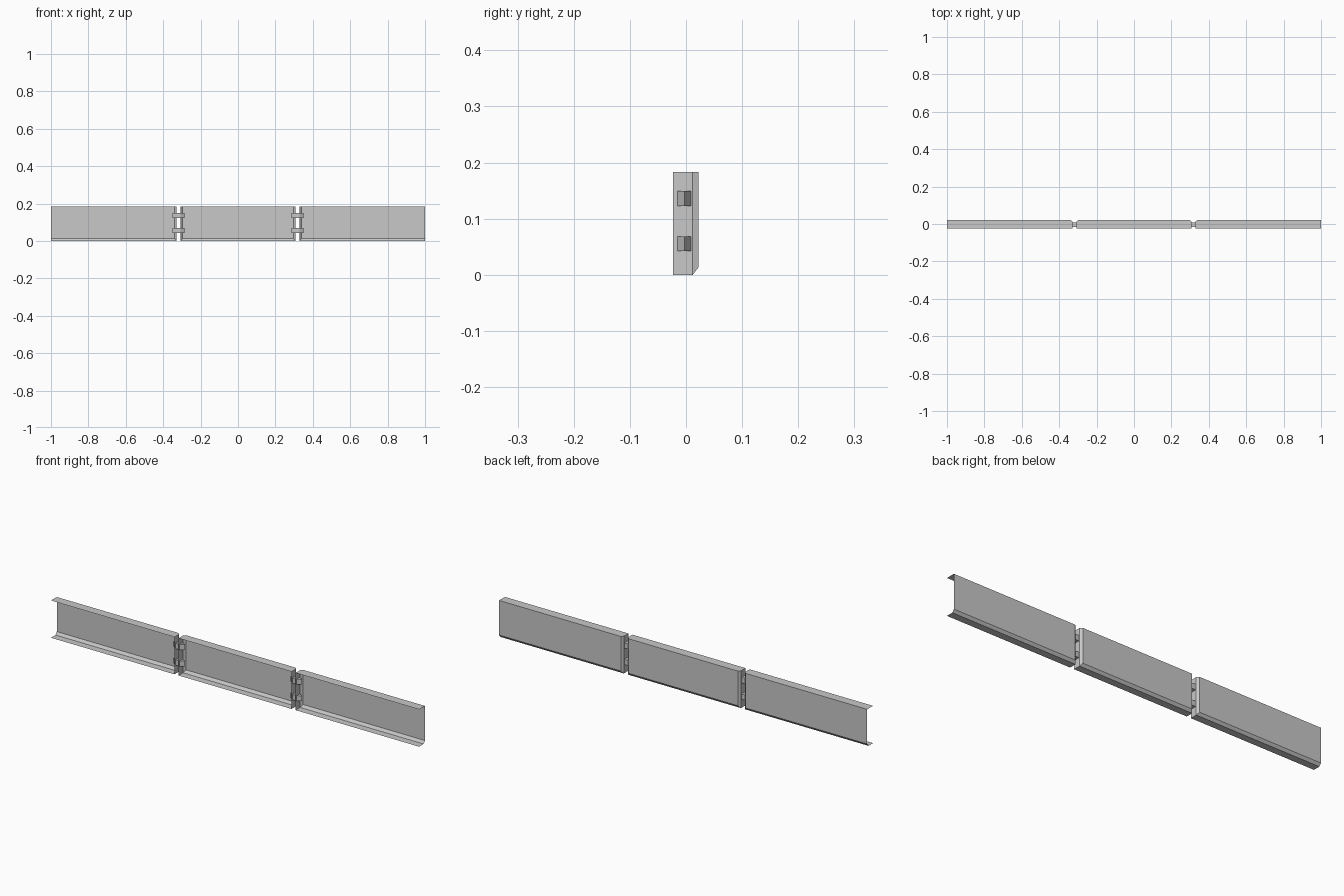
import bpy
import bmesh

cube = bpy.data.objects.get("Cube")
if cube:
    bpy.data.objects.remove(cube)

FRONT, BEND, BACK = -0.023, 0.012, 0.022
HEIGHT, CHAMFER = 0.183, 0.013
JOINT, HALF_GAP, BEVEL = 0.318, 0.011, 0.01

steel = bpy.data.materials.new("light grey steel")
steel.use_nodes = True
grey = (0.58, 0.58, 0.58, 1)
steel.diffuse_color = grey
steel.node_tree.nodes["Principled BSDF"].inputs["Base Color"].default_value = grey


def finish(name, bm):
    bmesh.ops.recalc_face_normals(bm, faces=bm.faces)
    mesh = bpy.data.meshes.new(name)
    bm.to_mesh(mesh)
    bm.free()
    mesh.materials.append(steel)
    obj = bpy.data.objects.new(name, mesh)
    bpy.context.collection.objects.link(obj)
    return obj


def panel(name, x0, x1, joint0, joint1):
    """Folded sheet channel, with a turned end wall at each joint."""
    profile = [(FRONT, HEIGHT), (BEND, HEIGHT), (BACK, HEIGHT),
               (BACK, CHAMFER), (BEND, 0), (FRONT, 0)]
    bm = bmesh.new()
    ends = []
    for x, joint, inward in ((x0, joint0, 1), (x1, joint1, -1)):
        ring = []
        for y, z in profile:
            inset = BEVEL * inward if joint and y == BACK else 0
            ring.append(bm.verts.new((x + inset, y, z)))
        if joint:
            bm.faces.new([ring[i] for i in (0, 1, 4, 5)])
            bm.faces.new(ring[1:5])
        ends.append(ring)
    a, b = ends
    for i in range(len(profile) - 1):
        bm.faces.new((a[i], a[i + 1], b[i + 1], b[i]))
    finish(name, bm)


def clip(name, x, z):
    """Pointed connector passing through both end walls."""
    outline = [(-0.032, -0.003), (-HALF_GAP, -0.015), (HALF_GAP, -0.015),
               (0.032, -0.003), (HALF_GAP, 0.009), (-HALF_GAP, 0.009)]
    bm = bmesh.new()
    base = bm.faces.new([bm.verts.new((x + px, py, z - 0.013)) for px, py in outline])
    top = bmesh.ops.extrude_face_region(bm, geom=[base])["geom"]
    verts = [v for v in top if isinstance(v, bmesh.types.BMVert)]
    bmesh.ops.translate(bm, verts=verts, vec=(0, 0, 0.026))
    finish(name, bm)


# Three sheet panels
inner, outer = JOINT - HALF_GAP, JOINT + HALF_GAP
panel("right_panel", -1, -outer, False, True)
panel("middle_panel", -inner, inner, True, True)
panel("left_panel", outer, 1, True, False)

# Two connectors at each joint
for side, x in (("right", -JOINT), ("left", JOINT)):
    for level, z in (("lower", 0.055), ("upper", 0.136)):
        clip(f"{side}_{level}_clip", x, z)
